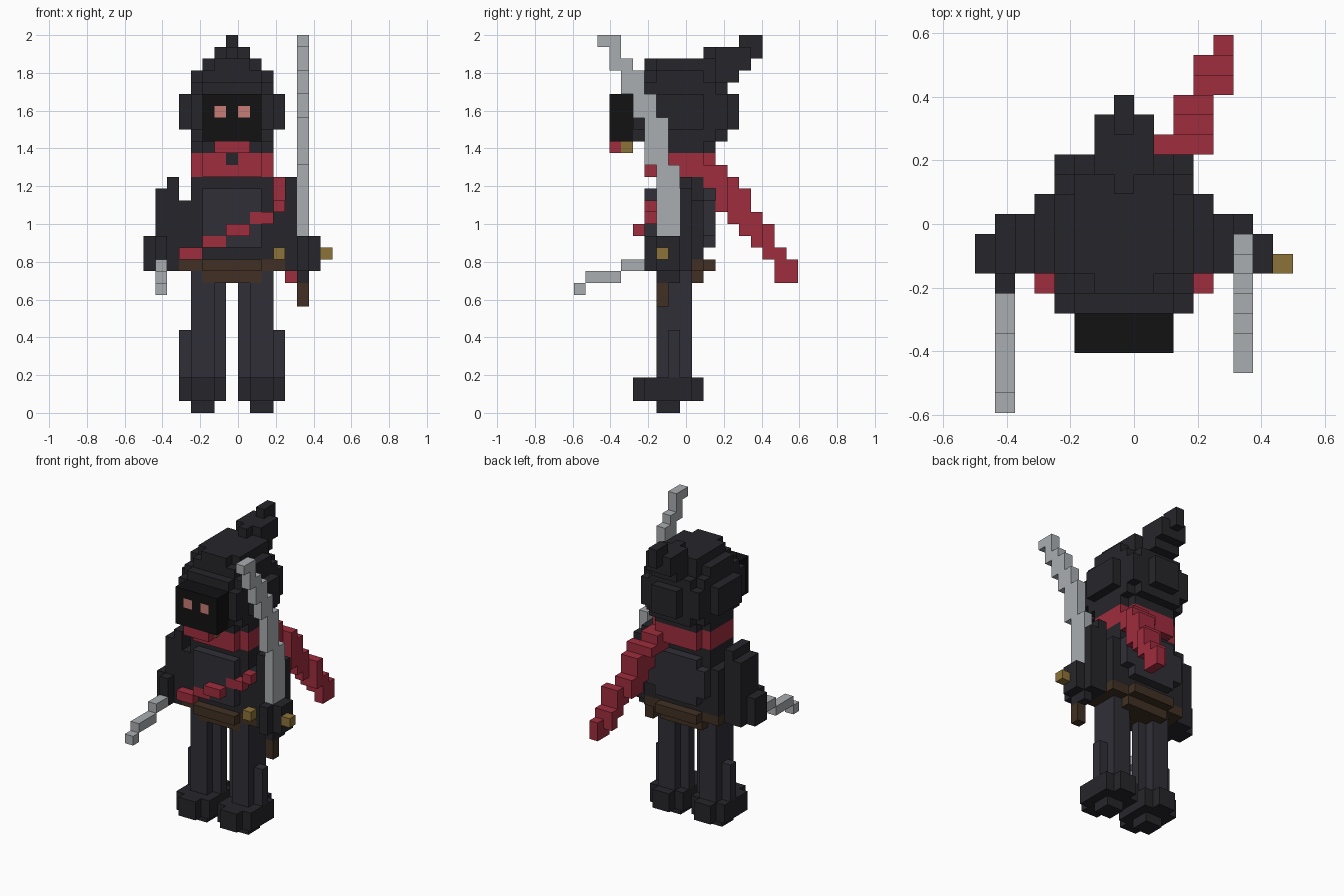
import bpy, bmesh
from mathutils import Vector

if "Cube" in bpy.data.objects:
    bpy.data.objects.remove(bpy.data.objects["Cube"])

S = 1 / 16          # voxel size
grid = {}           # cell -> (part, colour)

COL = {
    "cloth": (.019, .019, .024), "grey_cloth": (.030, .028, .038), "black": (.006, .006, .007),
    "red": (.35, .026, .048), "steel": (.40, .42, .44), "gold": (.26, .17, .04),
    "brown": (.053, .030, .017), "eye": (.58, .20, .18),
}


def box(part, col, x0, x1, y0, y1, z0, z1):
    for x in range(x0, x1):
        for y in range(y0, y1):
            for z in range(z0, z1):
                grid[x, y, z] = (part, col)


def rounded(part, col, x0, x1, y0, y1, z0, z1):
    """Box with its four vertical corner columns left out."""
    box(part, col, x0 + 1, x1 - 1, y0, y1, z0, z1)
    box(part, col, x0, x1, y0 + 1, y1 - 1, z0, z1)


def pair(part, col, x0, x1, *yz):
    box("left_" + part, col, x0, x1, *yz)
    box("right_" + part, col, -1 - x1, -1 - x0, *yz)


# Legs and feet
pair("leg", "grey_cloth", -4, -2, 7, 10, 1, 12)
pair("leg", "grey_cloth", -2, -1, 8, 9, 1, 12)
pair("leg", "grey_cloth", -5, -4, 8, 9, 1, 7)
pair("foot", "cloth", -4, -2, 5, 11, 1, 3)
pair("foot", "cloth", -5, -1, 6, 10, 1, 3)
pair("foot", "cloth", -4, -2, 7, 9, 0, 1)

# Torso
box("torso", "cloth", -5, 4, 7, 11, 13, 18)
box("torso", "cloth", -4, 3, 7, 11, 18, 20)
box("torso", "grey_cloth", -3, 2, 6, 12, 14, 19)
box("torso", "grey_cloth", -4, 3, 11, 12, 15, 18)

# Belt
box("belt", "brown", -5, 4, 7, 11, 12, 13)
box("belt", "brown", -3, 2, 6, 12, 12, 13)
box("belt", "brown", -3, 2, 7, 11, 11, 12)

# Diagonal chest strap
for i in range(4):
    box("chest_strap", "red", -5 + 2 * i, -3 + 2 * i, 6, 7, 13 + i, 14 + i)
box("chest_strap", "red", 3, 4, 6, 7, 17, 18)
box("chest_strap", "red", -1, 1, 5, 6, 15, 16)

# Arms and hands
pair("arm", "cloth", -6, -5, 7, 10, 15, 20)
pair("arm", "cloth", -7, -6, 7, 10, 14, 19)
pair("hand", "cloth", -8, -5, 7, 9, 12, 15)
pair("hand", "cloth", -7, -5, 7, 10, 12, 15)
box("left_hand", "cloth", -7, -6, 6, 7, 12, 15)
box("right_hand", "cloth", 5, 6, 6, 7, 12, 15)
box("right_hand", "cloth", 5, 6, 7, 9, 11, 12)

# Hood
rounded("hood", "cloth", -4, 3, 6, 12, 22, 23)
rounded("hood", "cloth", -4, 3, 5, 13, 23, 28)
box("hood", "cloth", -4, 3, 5, 13, 24, 27)
box("hood", "cloth", -5, 4, 7, 11, 24, 27)
box("hood", "cloth", -2, 1, 13, 14, 24, 27)
rounded("hood", "cloth", -4, 3, 6, 12, 28, 29)
rounded("hood", "cloth", -3, 2, 6, 13, 29, 30)

# Hood point sweeping backwards
box("hood_point", "cloth", -2, 1, 12, 14, 28, 29)
box("hood_point", "cloth", -2, 1, 13, 15, 29, 30)
box("hood_point", "cloth", -2, 1, 12, 15, 30, 31)
box("hood_point", "cloth", -1, 0, 11, 16, 30, 31)
box("hood_point", "cloth", -1, 0, 14, 16, 31, 32)

# Face, eyes and chin
box("face", "black", -3, 2, 3, 5, 23, 27)
pair("eye", "eye", -2, -1, 3, 4, 25, 26)
box("chin", "red", -2, 1, 3, 4, 22, 23)
box("chin", "gold", -2, 1, 4, 5, 22, 23)

# Scarf collar and trailing tail
rounded("scarf", "red", -4, 3, 6, 12, 20, 22)
box("scarf", "cloth", -1, 0, 6, 7, 21, 22)
for b in [(1, 3, 11, 13, 20, 21), (1, 3, 11, 14, 19, 20), (2, 4, 13, 14, 19, 20),
          (2, 4, 13, 15, 17, 19), (2, 3, 12, 13, 17, 19),
          (2, 4, 13, 16, 16, 17), (2, 4, 14, 16, 15, 16), (3, 5, 16, 17, 14, 16),
          (3, 4, 15, 16, 14, 15), (3, 5, 16, 18, 13, 14), (4, 5, 17, 19, 11, 13),
          (3, 4, 17, 18, 12, 13)]:
    box("scarf_tail", "red", *b)

# Long sword: blade, guard, handle
for y0, y1, z0, z1 in [(2, 4, 31, 32), (3, 4, 30, 31), (3, 5, 29, 30), (4, 6, 27, 29),
                       (5, 7, 25, 27), (6, 8, 21, 25), (7, 9, 15, 21), (8, 9, 14, 15)]:
    box("long_blade", "steel", 5, 6, y0, y1, z0, z1)
box("sword_guard", "gold", 3, 4, 6, 8, 13, 14)
box("sword_guard", "gold", 7, 8, 7, 8, 13, 14)
box("sword_handle", "brown", 5, 6, 7, 8, 9, 11)

# Short blade in the other hand
for y0, y1, z in [(0, 1, 10), (1, 4, 11), (4, 6, 12)]:
    box("short_blade", "steel", -7, -6, y0, y1, z, z + 1)

# Materials
mats = {}
for name, c in COL.items():
    mats[name] = bpy.data.materials.new(name)
    mats[name].diffuse_color = (*c, 1)

# Turn each part's visible voxel sides into one mesh
for part in sorted({p for p, _ in grid.values()}):
    bm = bmesh.new()
    cells = {k: c for k, (p, c) in grid.items() if p == part}
    cols = sorted(set(cells.values()))
    for cell, col in cells.items():
        centre = Vector((cell[0] + .5, cell[1] - 9, cell[2] + .5))
        for axis in range(3):
            for sign in (-1, 1):
                near = list(cell)
                near[axis] += sign
                if tuple(near) in grid:
                    continue
                n, u = Vector(), Vector()
                n[axis], u[(axis + 1) % 3] = sign / 2, .5
                v = n.cross(u) * 2
                f = bm.faces.new([bm.verts.new((centre + n + a * u + b * v) * S)
                                  for a, b in ((-1, -1), (1, -1), (1, 1), (-1, 1))])
                f.material_index = cols.index(col)
    bmesh.ops.remove_doubles(bm, verts=bm.verts, dist=1e-4)
    mesh = bpy.data.meshes.new(part)
    bm.to_mesh(mesh)
    bm.free()
    for col in cols:
        mesh.materials.append(mats[col])
    bpy.context.collection.objects.link(bpy.data.objects.new(part, mesh))

for m in bpy.data.materials:
    if m.users and not m.is_grease_pencil:
        m.use_nodes = True
        m.node_tree.nodes["Principled BSDF"].inputs["Base Color"].default_value = m.diffuse_color
